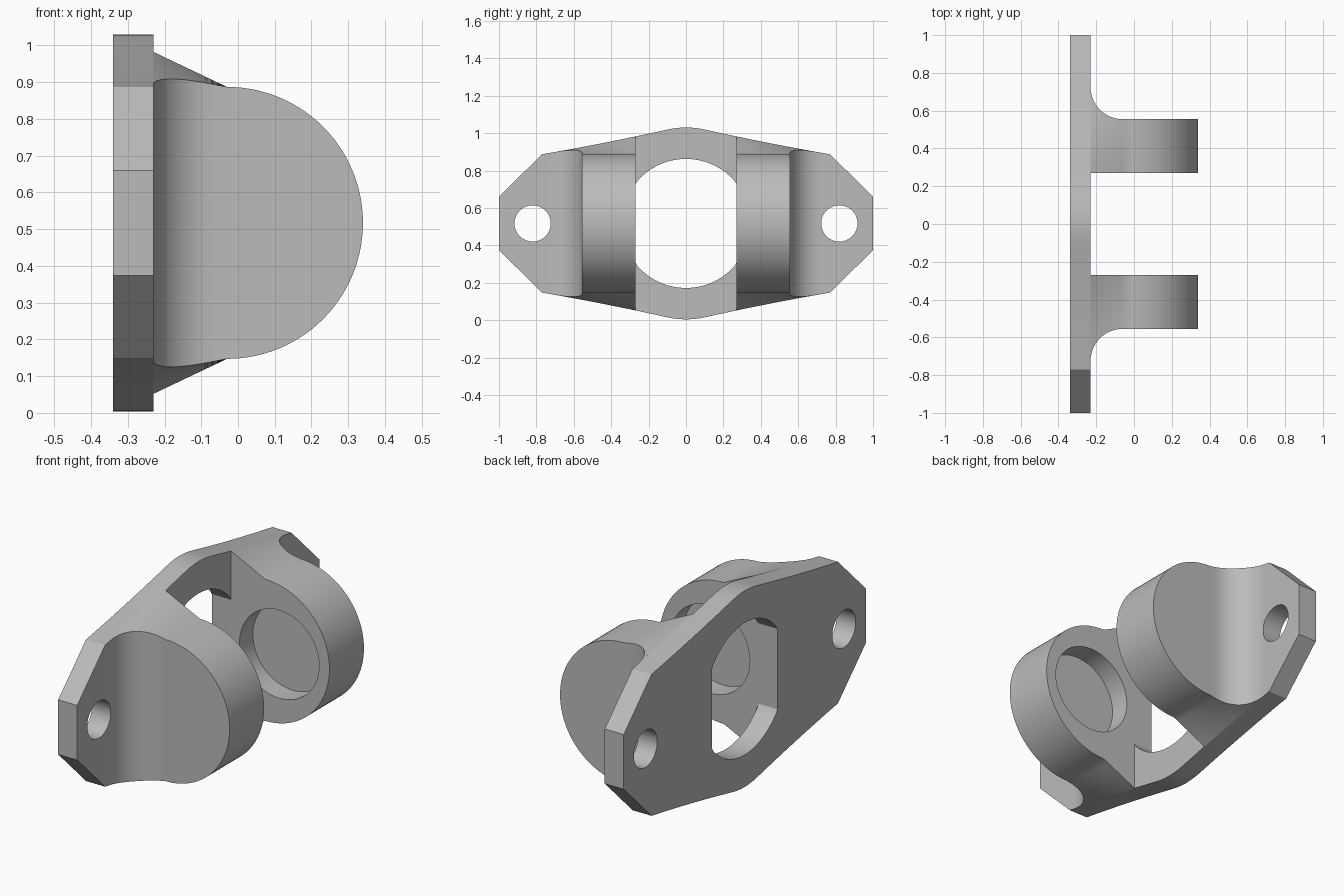
import bpy, bmesh, math
from mathutils import Vector

if "Cube" in bpy.data.objects:
    bpy.data.objects.remove(bpy.data.objects["Cube"])

MID = 0.517                      # height of the horizontal centre line
BACK, FACE = -0.34, -0.23        # plate thickness along x
INNER, OUTER = 0.27, 0.555       # lug side faces along y
DISC_X, DISC_R = -0.03, 0.37     # rounded end of each lug
FILLET = 0.17

grey = bpy.data.materials.new("plain grey")
grey.use_nodes = True
grey.diffuse_color = (0.5, 0.5, 0.5, 1)
grey.node_tree.nodes["Principled BSDF"].inputs["Base Color"].default_value = (0.5, 0.5, 0.5, 1)


def make_object(name, bm):
    bmesh.ops.recalc_face_normals(bm, faces=bm.faces)
    mesh = bpy.data.meshes.new(name)
    bm.to_mesh(mesh)
    bm.free()
    mesh.materials.append(grey)
    obj = bpy.data.objects.new(name, mesh)
    bpy.context.collection.objects.link(obj)
    return obj


def prism(name, points, sweep):
    bm = bmesh.new()
    base = bm.faces.new([bm.verts.new(p) for p in points])
    top = bmesh.ops.extrude_face_region(bm, geom=[base], use_keep_orig=True)["geom"]
    verts = [v for v in top if isinstance(v, bmesh.types.BMVert)]
    bmesh.ops.translate(bm, verts=verts, vec=Vector(sweep))
    return make_object(name, bm)


def circle(radius, count=64):
    steps = [2 * math.pi * i / count for i in range(count)]
    return [(radius * math.cos(a), radius * math.sin(a)) for a in steps]


def activate(obj):
    bpy.ops.object.select_all(action='DESELECT')
    obj.select_set(True)
    bpy.context.view_layer.objects.active = obj


def cut(obj, cutter):
    cutter.hide_render = True
    mod = obj.modifiers.new("cut", 'BOOLEAN')
    mod.operation, mod.solver, mod.object = 'DIFFERENCE', 'EXACT', cutter
    activate(obj)
    bpy.ops.object.modifier_apply(modifier=mod.name)
    bpy.data.objects.remove(cutter)


def smooth(obj):
    activate(obj)
    bpy.ops.object.shade_smooth_by_angle(angle=math.radians(30))


def half_height(y):
    """Half height of the plate outline: rounded crown, then a gentle taper."""
    y = abs(y)
    if y < 0.1:
        return 0.513 - 1.1 * y * y
    t = (y - 0.1) / 0.67
    return 0.502 - 0.15 * t + 0.018 * t * t


# Mounting plate with chamfered ends
ys = [-0.77 + 1.54 * i / 44 for i in range(45)]
upper = [(-1, 0.143)] + [(y, half_height(y)) for y in ys] + [(1, 0.143)]
outline = upper + [(y, -z) for y, z in reversed(upper)]
plate = prism("mounting_plate", [(BACK, y, MID + z) for y, z in outline], (FACE - BACK, 0, 0))

# Central opening: a circle with flat sides in line with the lugs
opening = [(max(-INNER, min(INNER, y)), z) for y, z in circle(0.345, 96)]
cut(plate, prism("opening_cutter", [(-0.5, y, MID + z) for y, z in opening], (0.4, 0, 0)))

# Bolt holes
for side in (-1, 1):
    hole = [(-0.5, side * 0.82 + y, MID + z) for y, z in circle(0.097, 48)]
    cut(plate, prism("bolt_hole_cutter", hole, (0.4, 0, 0)))
smooth(plate)


# Lug: sections lofted along x, from the filleted foot to the rounded end
def lug_section(x, count=8):
    outer = OUTER
    if x < FACE + FILLET:
        outer += FILLET - math.sqrt(max(0, FILLET ** 2 - (FACE + FILLET - x) ** 2))
    top = []
    for i in range(count):
        y = INNER + (outer - INNER) * i / (count - 1)
        if x < DISC_X:
            t = (DISC_X - x) / (DISC_X - FACE)
            h = DISC_R + (half_height(y) - DISC_R) * t
        else:
            h = math.sqrt(max(0, DISC_R ** 2 - (x - DISC_X) ** 2))
        top.append((y, h))
    return [(x, y, MID + h) for y, h in top] + [(x, y, MID - h) for y, h in reversed(top)]


stations = [FACE + FILLET * (1 - math.cos(math.pi / 2 * i / 14)) for i in range(15)]
stations += [DISC_X + DISC_R * math.sin(math.pi / 2 * i / 28) for i in range(29)]


def make_lug(name, side):
    bm = bmesh.new()
    loops = [[bm.verts.new((x, side * y, z)) for x, y, z in lug_section(s)] for s in stations]
    for a, b in zip(loops, loops[1:]):
        for i in range(len(a)):
            j = (i + 1) % len(a)
            bm.faces.new((a[i], a[j], b[j], b[i]))
    bm.faces.new(loops[0])
    bmesh.ops.remove_doubles(bm, verts=bm.verts, dist=0.0005)
    lug = make_object(name, bm)
    # Round blind pocket in the inner face
    rim = [(0.05 + x, side * (INNER - 0.1), MID + z) for x, z in circle(0.23)]
    cut(lug, prism("pocket_cutter", rim, (0, side * 0.21, 0)))
    smooth(lug)


make_lug("front_lug", -1)
make_lug("rear_lug", 1)
